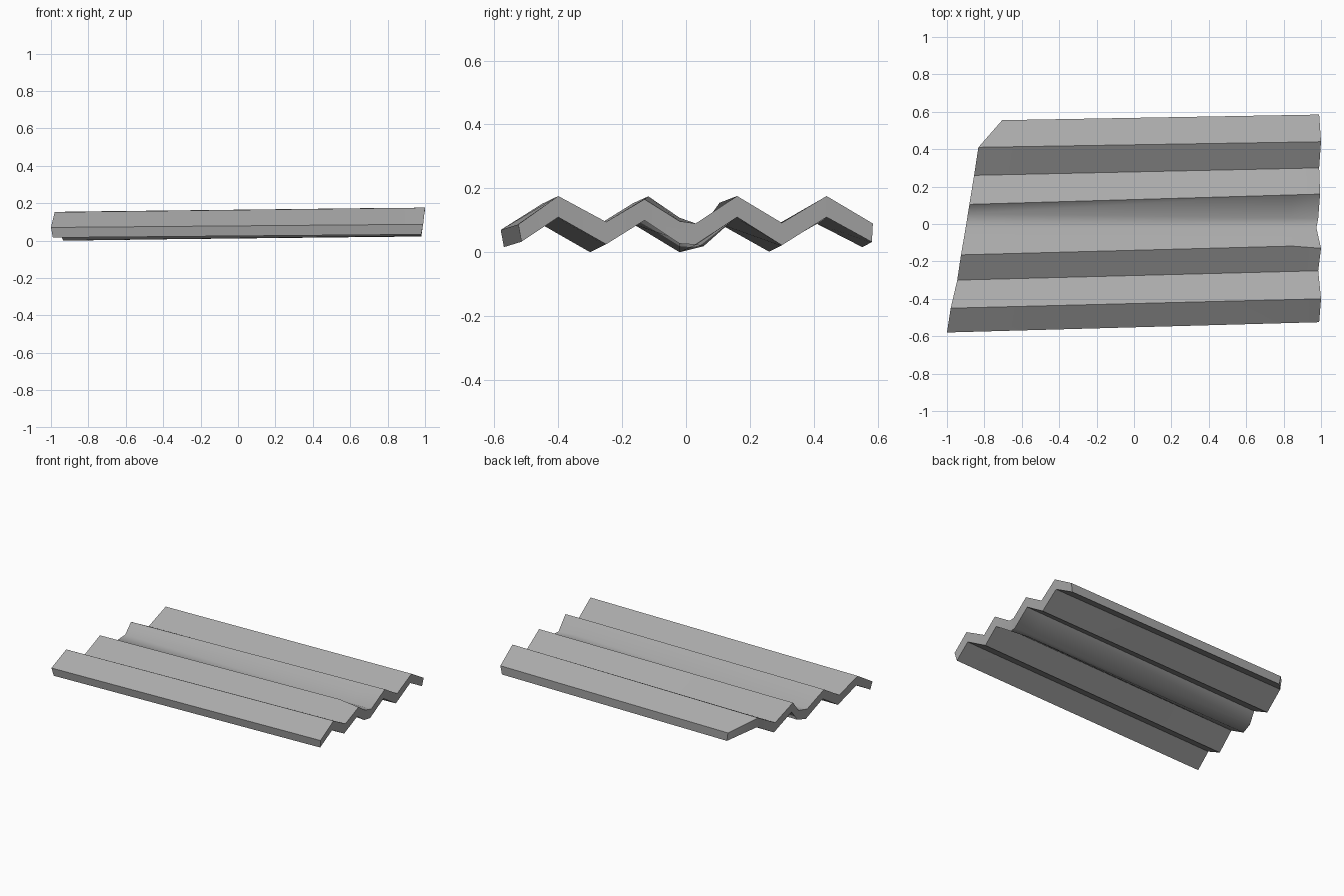
import bpy
import bmesh
import math
from mathutils import Vector

if "Cube" in bpy.data.objects:
    bpy.data.objects.remove(bpy.data.objects["Cube"], do_unlink=True)

# Grey sheet metal
metal = bpy.data.materials.new("grey_metal")
metal.use_nodes = True
grey = (0.4, 0.4, 0.4, 1)
metal.diffuse_color = grey
metal.node_tree.nodes["Principled BSDF"].inputs["Base Color"].default_value = grey

# Upper zigzag profile along the slanted left end, with its clipped back corner
left = [(-1, -.58, .07), (-.98, -.45, .152), (-.945, -.30, .07),
        (-.925, -.165, .154), (-.90, -.02, .07), (-.888, .055, .085),
        (-.88, .105, .155), (-.855, .26, .072), (-.832, .41, .155),
        (-.705, .555, .074)]
# Upper zigzag profile along the slightly ragged right end
right = [(.99, -.525, .087), (1, -.40, .176), (.985, -.25, .095),
         (1, -.13, .166), (.975, -.02, .097), (.985, .03, .09),
         (.995, .16, .176), (.99, .30, .092), (1, .44, .176),
         (.99, .585, .09)]
left = [Vector(p) for p in left]
right = [Vector(p) for p in right]

# Undented profile just inside the right end
inner = [a.lerp(b, .92) for a, b in zip(left, right)]
inner[3].z = .175
inner[3].y = -.118
inner[4].z = .108
columns = [left, inner, right]

bm = bmesh.new()
top, bottom = [], []
last = len(left) - 1
for c, column in enumerate(columns):
    top.append([bm.verts.new(p) for p in column])
    under = []
    for i, p in enumerate(column):
        drop = Vector(((.01, 0, -.01)[c], 0, -.066))
        if i == 0:
            drop += Vector((0, .01, .012))
        elif i == last:
            drop += Vector((0, -.003, .008))
        elif i in (2, 4, 7):
            drop.z = -.07
        under.append(bm.verts.new(p + drop))
    bottom.append(under)

# Upper and lower skins
for c in range(len(columns) - 1):
    for i in range(last):
        for skin in (top, bottom):
            bm.faces.new((skin[c][i], skin[c + 1][i],
                          skin[c + 1][i + 1], skin[c][i + 1]))
    # Front and back rims
    for i in (0, last):
        bm.faces.new((top[c][i], top[c + 1][i], bottom[c + 1][i], bottom[c][i]))

# Left and right cut ends
for c in (0, len(columns) - 1):
    for i in range(last):
        bm.faces.new((top[c][i], top[c][i + 1], bottom[c][i + 1], bottom[c][i]))

bmesh.ops.recalc_face_normals(bm, faces=bm.faces)
mesh = bpy.data.meshes.new("corrugated_sheet")
bm.to_mesh(mesh)
bm.free()
mesh.materials.append(metal)
sheet = bpy.data.objects.new("corrugated_sheet", mesh)
bpy.context.collection.objects.link(sheet)

# Soft shading along the bent valley, crisp folds elsewhere
bpy.ops.object.select_all(action="DESELECT")
sheet.select_set(True)
bpy.context.view_layer.objects.active = sheet
bpy.ops.object.shade_smooth_by_angle(angle=math.radians(48))
